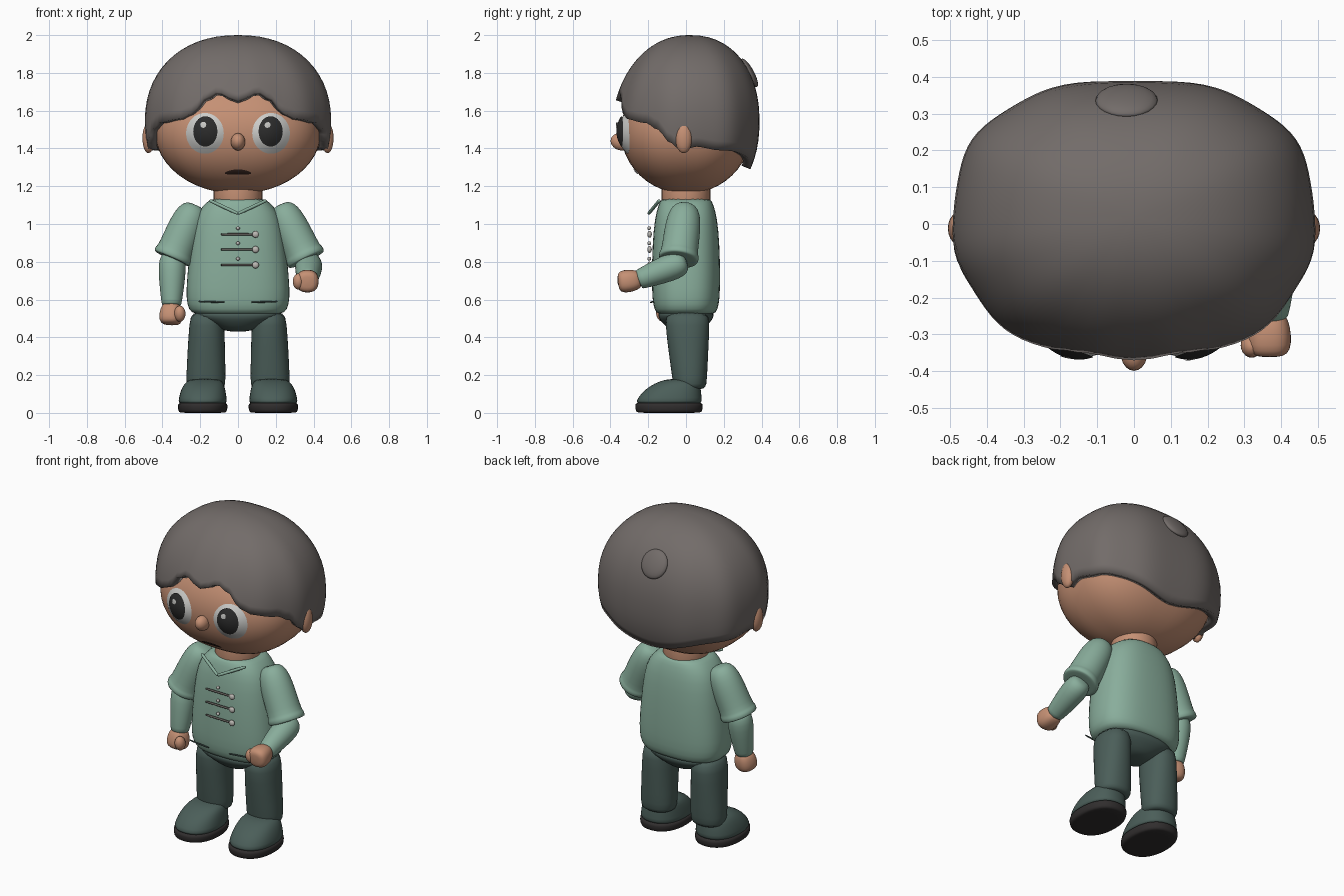
import bpy, bmesh, math
from mathutils import Vector, Quaternion

cube = bpy.data.objects.get("Cube")
if cube:
    bpy.data.objects.remove(cube, do_unlink=True)


def material(name, *rgb):
    m = bpy.data.materials.new(name)
    m.use_nodes = True
    m.diffuse_color = (*rgb, 1)
    m.node_tree.nodes["Principled BSDF"].inputs["Base Color"].default_value = (*rgb, 1)
    return m


SKIN = material("skin", .56, .28, .175)
HAIR = material("grey_brown_hair", .17, .15, .142)
SHIRT = material("sage_green", .25, .42, .33)
TROUSER = material("dark_green_grey", .07, .112, .1)
SOLE = material("black_sole", .03, .027, .027)
WHITE = material("eye_white", .6, .6, .58)
PUPIL = material("pupil_black", .025, .025, .025)
METAL = material("pale_metal", .5, .48, .45)
CORD = material("grey_cord", .12, .11, .1)
MOUTH = material("mouth_dark", .04, .02, .015)


def spow(v, p):
    return math.copysign(abs(v) ** p, v)


def finish(name, bm, mat, subdiv=0, close=True):
    if close:
        bmesh.ops.recalc_face_normals(bm, faces=bm.faces)
    me = bpy.data.meshes.new(name)
    bm.to_mesh(me)
    bm.free()
    me.materials.append(mat)
    me.polygons.foreach_set("use_smooth", [True] * len(me.polygons))
    ob = bpy.data.objects.new(name, me)
    bpy.context.collection.objects.link(ob)
    if subdiv:
        mod = ob.modifiers.new("smooth", "SUBSURF")
        mod.levels = mod.render_levels = subdiv
    return ob


def loft(name, rings, mat, exp=2.0, turn=Quaternion(), segs=24, subdiv=1):
    """Skin superellipse rings given as (centre, rx, ry)."""
    bm = bmesh.new()
    loops = []
    for centre, rx, ry in rings:
        loop = []
        for i in range(segs):
            a = math.tau * i / segs
            p = Vector((rx * spow(math.cos(a), 2 / exp), ry * spow(math.sin(a), 2 / exp), 0))
            loop.append(bm.verts.new(Vector(centre) + turn @ p))
        loops.append(loop)
    for lo, hi in zip(loops, loops[1:]):
        for i in range(segs):
            j = (i + 1) % segs
            bm.faces.new((lo[i], lo[j], hi[j], hi[i]))
    bm.faces.new(loops[0])
    bm.faces.new(loops[-1])
    return finish(name, bm, mat, subdiv)


def limb(name, start, end, profile, mat, exp=2.0, segs=20):
    """Round body along a straight axis; profile holds (fraction, radius)."""
    a, b = Vector(start), Vector(end)
    turn = (b - a).to_track_quat('Z', 'Y')
    return loft(name, [(a.lerp(b, t), r, r) for t, r in profile], mat, exp, turn, segs)


def ball(name, centre, radii, mat, tilt=0):
    bm = bmesh.new()
    bmesh.ops.create_uvsphere(bm, u_segments=20, v_segments=12, radius=1)
    turn = Quaternion((1, 0, 0), tilt)
    for v in bm.verts:
        v.co = Vector(centre) + turn @ Vector([c * r for c, r in zip(v.co, radii)])
    return finish(name, bm, mat)


# Head, neck, ears and nose
HX, HY, HZ, HC, HN = .44, .345, .33, 1.49, 2.5
rings = []
for i in range(1, 24):
    e = math.pi * (i / 24 - .5)
    rings.append(((0, 0, HC + HZ * math.sin(e)), HX * math.cos(e), HY * math.cos(e)))
loft("head", rings, SKIN, HN, segs=48, subdiv=0)
loft("neck", [((0, 0, z), .13, .13) for z in (1.08, 1.12, 1.2, 1.24)], SKIN)
for side, s in (("left", 1), ("right", -1)):
    ball(side + "_ear", (s * .474, -.012, 1.455), (.032, .045, .08), SKIN)
ball("nose", (0, -.345, 1.435), (.038, .055, .045), SKIN, -.3)


def face_y(x, z):
    k = max(0, 1 - ((z - HC) / HZ) ** 2) ** (HN / 2) - abs(x / HX) ** HN
    return -HY * max(0, k) ** (1 / HN)


def patch(name, cx, cz, rx, rz, lift, dome, mat, arch=0):
    """Thin domed oval lying on the face."""
    bm = bmesh.new()
    segs, steps = 32, 5

    def point(k, a):
        x = cx + rx * k * math.cos(a)
        z = cz + rz * k * math.sin(a) - arch * (k * math.cos(a)) ** 2
        return bm.verts.new((x, face_y(x, z) - lift - dome * (1 - k * k), z))
    mid = point(0, 0)
    loops = [[point(k / steps, math.tau * i / segs) for i in range(segs)]
             for k in range(1, steps + 1)]
    for i in range(segs):
        j = (i + 1) % segs
        bm.faces.new((mid, loops[0][i], loops[0][j]))
        for p, q in zip(loops, loops[1:]):
            bm.faces.new((p[i], q[i], q[j], p[j]))
    return finish(name, bm, mat, close=False)


# Eyes and mouth
for side, s in (("left", 1), ("right", -1)):
    patch(side + "_eye_white", s * .175, 1.48, .1, .108, .003, .026, WHITE)
    patch(side + "_pupil", s * .173, 1.49, .064, .08, .021, .014, PUPIL)
    patch(side + "_eye_glint", s * .17 - .014, 1.525, .016, .016, .036, .001, WHITE)
patch("mouth", 0, 1.276, .07, .013, .004, .002, MOUTH, arch=.008)

# Hair cap with a wavy hairline: (degrees from the front, rim height)
RIM = [(0, 1.655), (18, 1.7), (28, 1.665), (37, 1.585), (46, 1.555), (62, 1.535),
       (70, 1.5), (78, 1.43), (85, 1.385), (93, 1.41), (110, 1.39), (180, 1.29)]


def rim_height(deg):
    for (a, za), (b, zb) in zip(RIM, RIM[1:]):
        if deg <= b:
            t = (deg - a) / (b - a)
            return za + (zb - za) * t * t * (3 - 2 * t)
    return RIM[-1][1]


bm = bmesh.new()
segs, steps, mid_z, tall, power = 96, 18, 1.54, .46, 2.2
columns = []
top = bm.verts.new((0, .02, mid_z + tall))
for i in range(segs):
    a = math.tau * i / segs
    px = .492 * spow(math.sin(a), 2 / 2.4)
    py = -(.36 if math.cos(a) > 0 else .372) * spow(math.cos(a), 2 / 2.4)
    rim = rim_height(math.degrees(math.atan2(abs(px), -py)))
    low = math.asin(spow((rim - mid_z) / tall, power / 2))
    col = []
    for k in range(steps):
        t = k / steps
        e = low + (math.pi / 2 - low) * t
        r = math.cos(e) ** (2 / power) * (1 + .01 * math.cos(9 * a) * (1 - t))
        flare = .035 * max(0, math.cos(a)) ** 2 * (1 - t) ** 2
        col.append(bm.verts.new((px * r, .02 + py * r - flare,
                                 mid_z + tall * spow(math.sin(e), 2 / power))))
    columns.append(col)
for i in range(segs):
    p, q = columns[i], columns[(i + 1) % segs]
    for k in range(steps - 1):
        bm.faces.new((p[k], q[k], q[k + 1], p[k + 1]))
    bm.faces.new((p[-1], q[-1], top))
hair = finish("hair", bm, HAIR)
shell = hair.modifiers.new("thickness", "SOLIDIFY")
shell.thickness, shell.offset = .05, -1
ball("hair_crown", (-.02, .335, 1.8), (.085, .025, .085), HAIR, .5)

# Shirt body and trouser seat
loft("shirt", [((0, 0, z), rx, ry) for z, rx, ry in (
    (.522, .2, .13), (.527, .25, .16), (.57, .272, .176), (.65, .277, .182), (.8, .264, .182),
    (.97, .245, .174), (1.07, .215, .158), (1.12, .16, .138), (1.137, .14, .13))], SHIRT, 2.6)
loft("trouser_seat", [((0, 0, z), rx, ry) for z, rx, ry in (
    (.43, .04, .05), (.44, .09, .09), (.48, .17, .13), (.51, .235, .15), (.55, .24, .15))],
    TROUSER, 2.3)

# Collar, toggles and pocket edges
for side, s in (("left", 1), ("right", -1)):
    limb(side + "_collar", (s * .15, -.14, 1.125), (0, -.198, 1.055),
         [(0, .008), (.02, .01), (.98, .01), (1, .008)], SHIRT, segs=8)
    limb(side + "_pocket_edge", (s * .07, -.187, .585), (s * .21, -.172, .59),
         [(0, .004), (.02, .005), (.98, .005), (1, .004)], TROUSER, segs=8)
for n, z in enumerate((.945, .865, .783), 1):
    limb(f"toggle_cord_{n}", (-.09, -.186, z), (.09, -.19, z),
         [(0, .005), (.02, .007), (.98, .007), (1, .005)], CORD, segs=8)
    ball(f"toggle_{n}", (.093, -.193, z), (.018, .012, .018), METAL)
    ball(f"stud_{n}", (0, -.195, z + .033), (.01, .01, .01), METAL)

# Arms: the right hangs, the left is bent forward
SLEEVE = [(-.1, .035), (-.06, .06), (.06, .083), (.3, .095), (.6, .097), (.88, .099),
          (.89, .107), (.98, .107), (1, .1), (1, .07)]
FOREARM = [(-.3, .03), (-.22, .06), (0, .075), (.4, .07), (.97, .054), (1, .05), (1, .03)]
HAND = [(-.1, .035), (0, .046), (.25, .058), (.7, .062), (.93, .052), (1, .03)]
arms = (
    ("right", (-.235, -.005, 1.075), (-.349, -.025, .815), (-.348, -.03, .79),
     (-.352, -.065, .57), (-.358, -.085, .468), (-.308, -.125, .525)),
    ("left", (.235, -.005, 1.075), (.364, -.04, .81), (.375, -.055, .782),
     (.368, -.25, .705), (.367, -.36, .692), (.32, -.33, .695)))
for side, shoulder, cuff, elbow, wrist, knuckles, thumb in arms:
    limb(side + "_sleeve", shoulder, cuff, SLEEVE, SHIRT)
    limb(side + "_forearm", elbow, wrist, FOREARM, SHIRT)
    limb(side + "_hand", wrist, knuckles, HAND, SKIN, 2.5)
    ball(side + "_thumb", thumb, (.03, .033, .043), SKIN, .2)

# Legs and shoes
for side, s in (("left", 1), ("right", -1)):
    loft(side + "_leg", [((s * x, y, z), rx, ry) for x, y, z, rx, ry in (
        (.17, .02, .125, .07, .06), (.17, .02, .132, .1, .085), (.17, .02, .17, .106, .092),
        (.168, .013, .32, .1, .105), (.165, .007, .48, .094, .12), (.165, .007, .54, .08, .11))],
        TROUSER, 2.2)
    loft(side + "_shoe", [((s * x, y, z), rx, ry) for x, y, z, rx, ry in (
        (.187, -.09, .045, .126, .172), (.187, -.09, .06, .13, .176), (.186, -.08, .1, .124, .162),
        (.182, -.06, .14, .112, .138), (.177, -.035, .17, .095, .1), (.175, -.03, .18, .06, .06))],
        TROUSER, 2.3)
    loft(side + "_sole", [((s * .187, -.09, z), rx, ry) for z, rx, ry in (
        (0, .115, .162), (.003, .127, .174), (.025, .133, .181), (.05, .132, .18),
        (.055, .12, .17))], SOLE, 2.3)
